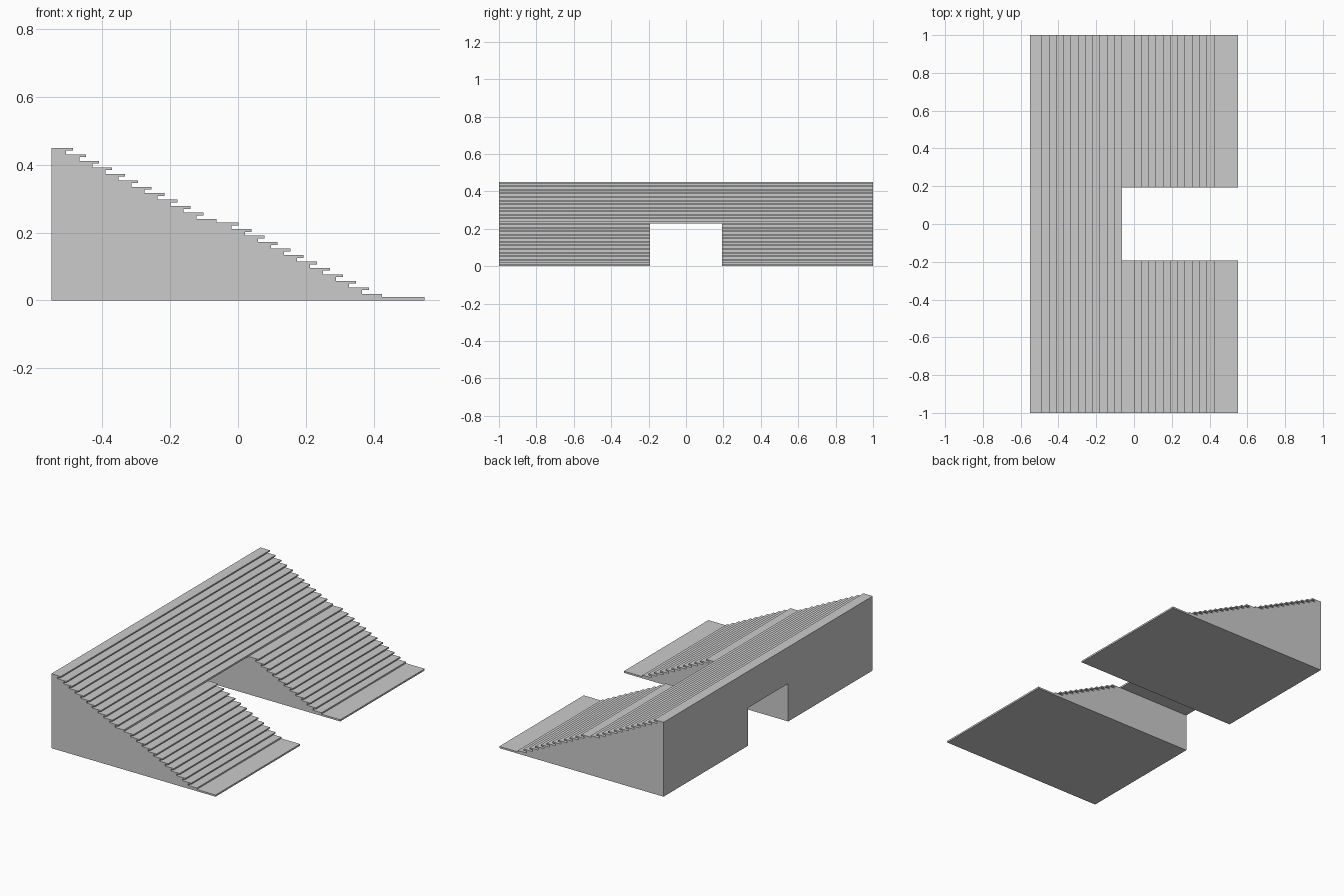
import bpy, bmesh

if "Cube" in bpy.data.objects:
    bpy.data.objects.remove(bpy.data.objects["Cube"])

RUN, RISE = 0.0385, 0.0191   # step spacing
NOSE, LIP = 0.020, 0.008     # tread overhang depth and thickness
STEPS = 12
BACK = -0.55


def flight_profile(x0, z0):
    """Points climbing from the first nosing edge to the top tread."""
    pts = []
    for i in range(STEPS):
        x, z = x0 - i * RUN, z0 + i * RISE
        if i:
            pts += [(x - NOSE, z - RISE), (x - NOSE, z - LIP), (x, z - LIP)]
        pts.append((x, z))
    return pts


def extrude_profile(name, pts, y0, y1):
    """Extrude an x-z outline along y."""
    bm = bmesh.new()
    face = bm.faces.new([bm.verts.new((x, y0, z)) for x, z in pts])
    ext = bmesh.ops.extrude_face_region(bm, geom=[face])
    bmesh.ops.translate(bm, vec=(0, y1 - y0, 0),
                        verts=[g for g in ext["geom"] if isinstance(g, bmesh.types.BMVert)])
    bmesh.ops.recalc_face_normals(bm, faces=bm.faces)
    mesh = bpy.data.meshes.new(name)
    bm.to_mesh(mesh)
    bm.free()
    obj = bpy.data.objects.new(name, mesh)
    bpy.context.collection.objects.link(obj)
    return obj


LANDING = 0.0192 + 11 * RISE

# Lower flights: two side blocks with a thin foot slab, open passage between
lower = ([(BACK, 0), (0.55, 0), (0.55, 0.0103), (0.425, 0.0103)]
         + flight_profile(0.425, 0.0192) + [(BACK, LANDING)])
extrude_profile("lower_flight_left", lower, -1.0, -0.192)
extrude_profile("lower_flight_right", lower, 0.192, 1.0)

# Upper flight: full width, bridging the passage
upper = ([(BACK, LANDING), (-0.0635, LANDING)]
         + flight_profile(-0.0635, 0.45 - 11 * RISE) + [(BACK, 0.45)])
extrude_profile("upper_flight", upper, -1.0, 1.0)
